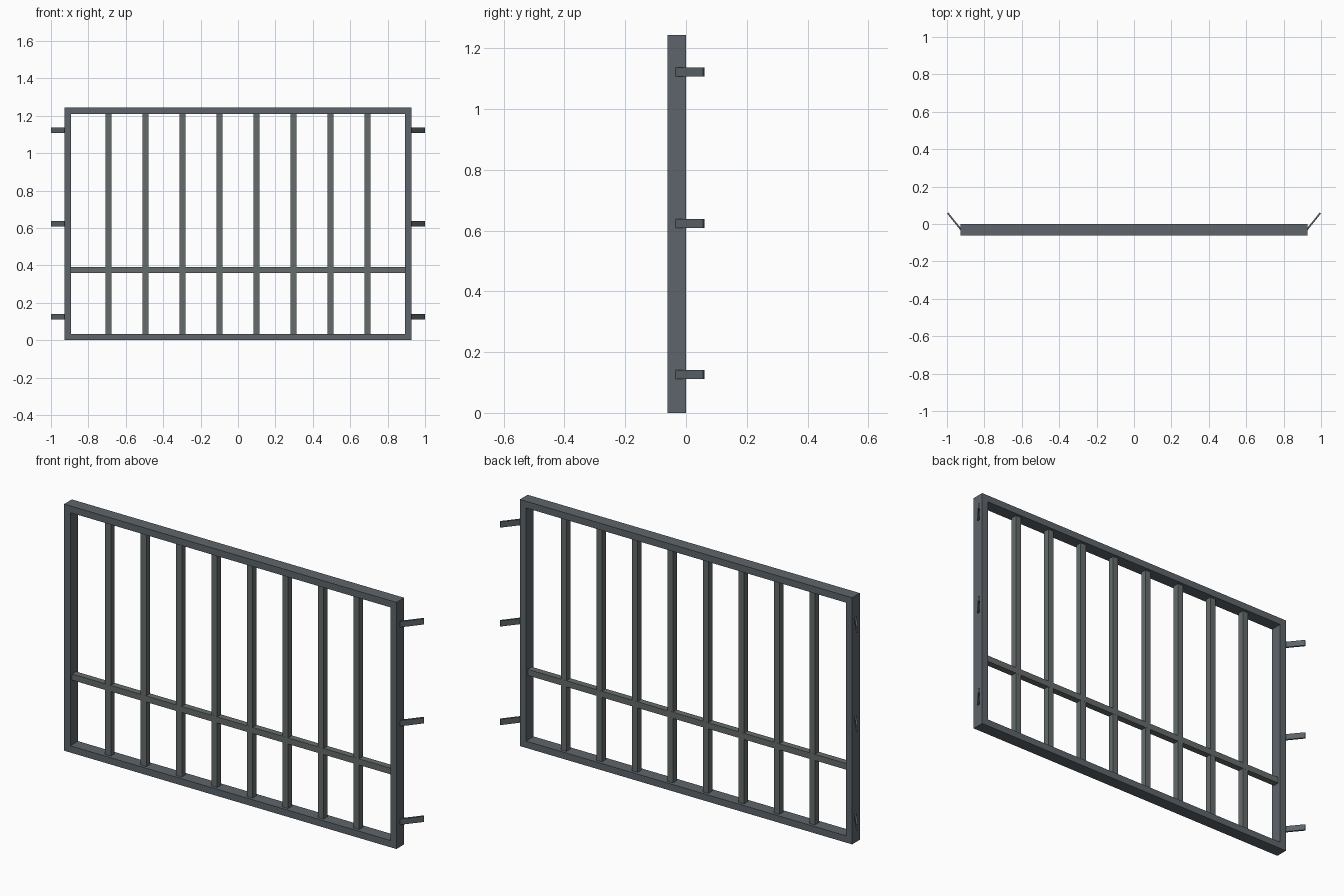
import bpy, bmesh

if "Cube" in bpy.data.objects:
    bpy.data.objects.remove(bpy.data.objects["Cube"])

W, H = 0.927, 1.244          # half width and height of the frame
Y0, Y1 = -0.0615, 0.0        # frame front and back
T = 0.034                    # frame tube width
B = 0.031                    # infill bar thickness
YC = (Y0 + Y1) / 2


def material(name, rgb):
    m = bpy.data.materials.new(name)
    m.diffuse_color = (*rgb, 1)
    m.use_nodes = True
    m.node_tree.nodes["Principled BSDF"].inputs["Base Color"].default_value = m.diffuse_color
    return m


steel = material("dark_steel", (0.11, 0.13, 0.145))
bar_steel = material("bar_steel", (0.13, 0.15, 0.148))


def finish(name, bm, mat):
    bmesh.ops.recalc_face_normals(bm, faces=bm.faces)
    me = bpy.data.meshes.new(name)
    bm.to_mesh(me)
    bm.free()
    me.materials.append(mat)
    ob = bpy.data.objects.new(name, me)
    bpy.context.collection.objects.link(ob)


def box(name, x0, x1, y0, y1, z0, z1, mat):
    bm = bmesh.new()
    bmesh.ops.create_cube(bm, size=1)
    for v in bm.verts:
        v.co = (x1 if v.co.x > 0 else x0,
                y1 if v.co.y > 0 else y0,
                z1 if v.co.z > 0 else z0)
    finish(name, bm, mat)


def outer_frame():
    # Mitred rectangular ring
    bm = bmesh.new()
    loops = []
    for inset, y in ((0, Y0), (T, Y0), (T, Y1), (0, Y1)):
        x, lo, hi = W - inset, inset, H - inset
        loops.append([bm.verts.new(p) for p in
                      ((-x, y, lo), (x, y, lo), (x, y, hi), (-x, y, hi))])
    for a in range(4):
        la, lb = loops[a], loops[(a + 1) % 4]
        for i in range(4):
            j = (i + 1) % 4
            bm.faces.new((la[i], la[j], lb[j], lb[i]))
    finish("outer_frame", bm, steel)


def bracket(name, side, z):
    # Thin slanted plate, its root buried in the frame
    prof = [(0.915, -0.0494), (1.0, 0.056), (0.993, 0.0615), (0.908, -0.0439)]
    bm = bmesh.new()
    f = bm.faces.new([bm.verts.new((side * x, y, z - 0.0145)) for x, y in prof])
    ext = bmesh.ops.extrude_face_region(bm, geom=[f])["geom"]
    bmesh.ops.translate(bm, vec=(0, 0, 0.029),
                        verts=[v for v in ext if isinstance(v, bmesh.types.BMVert)])
    finish(name, bm, steel)


outer_frame()

# Vertical bars
for i in range(8):
    x = (i - 3.5) * 0.198
    box(f"vertical_bar_{i + 1}", x - B / 2, x + B / 2, YC - B / 2, YC + B / 2,
        T, H - T, bar_steel)

# Cross bar
box("cross_bar", -W + T, W - T, YC - B / 2 - 0.0005, YC + B / 2 + 0.0005,
    0.375 - B / 2, 0.375 + B / 2, bar_steel)

# Wall brackets
for side, label in ((-1, "left"), (1, "right")):
    for i, z in enumerate((0.126, 0.623, 1.122)):
        bracket(f"wall_bracket_{label}_{i + 1}", side, z)
